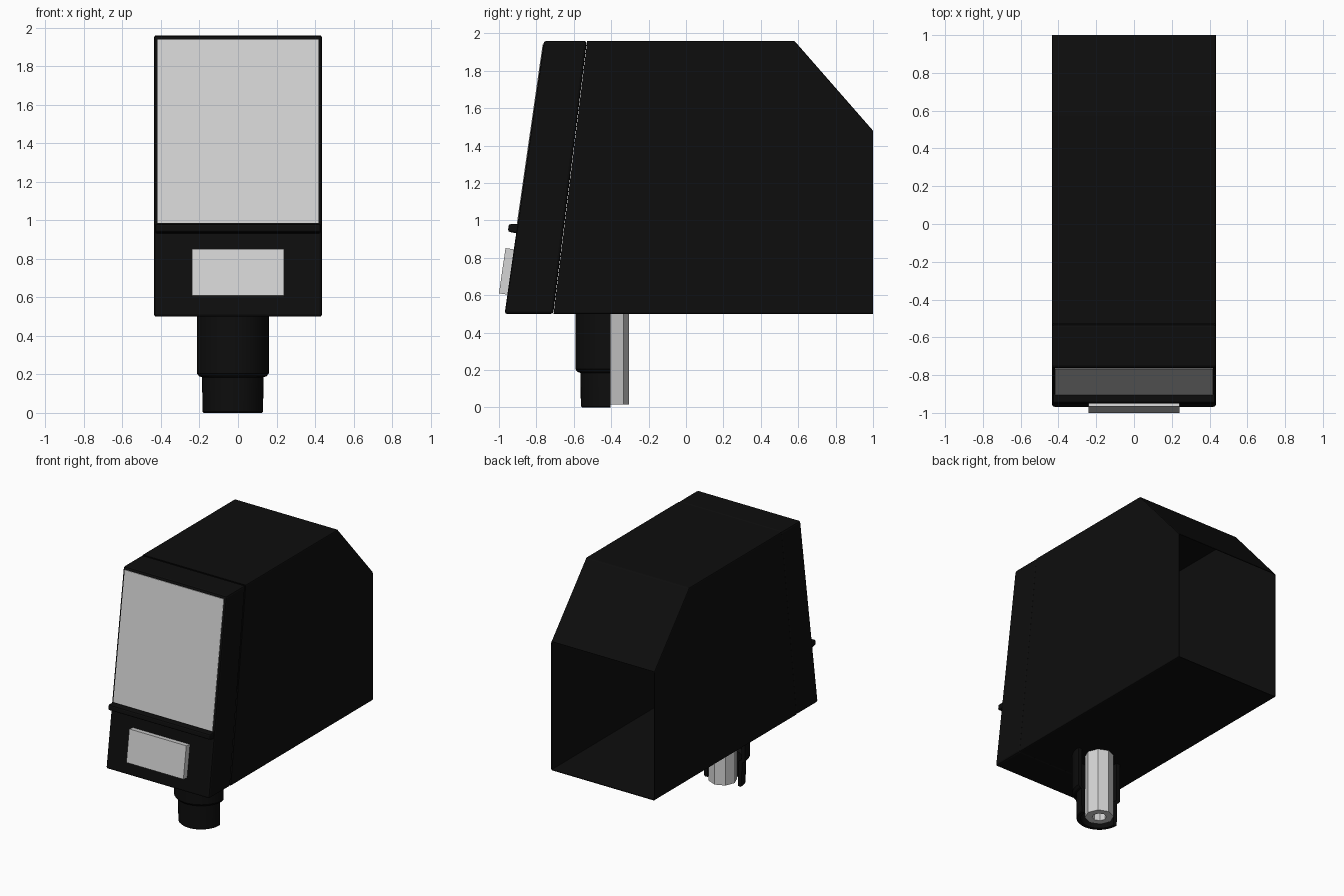
import bpy, bmesh, math

if "Cube" in bpy.data.objects:
    bpy.data.objects.remove(bpy.data.objects["Cube"])


def material(name, rgb):
    m = bpy.data.materials.new(name)
    m.diffuse_color = (*rgb, 1)
    m.use_nodes = True
    m.node_tree.nodes["Principled BSDF"].inputs["Base Color"].default_value = m.diffuse_color
    return m


BLACK = material("black plastic", (0.004, 0.004, 0.004))
GREY = material("light grey", (0.66, 0.66, 0.66))


def finish(name, bm, mat):
    bmesh.ops.recalc_face_normals(bm, faces=bm.faces)
    me = bpy.data.meshes.new(name)
    bm.to_mesh(me)
    bm.free()
    ob = bpy.data.objects.new(name, me)
    bpy.context.collection.objects.link(ob)
    me.materials.append(mat)
    return ob


def bevel(ob, width, segments=2):
    m = ob.modifiers.new("bevel", "BEVEL")
    m.width, m.segments, m.limit_method = width, segments, "ANGLE"
    m.angle_limit = math.radians(30)


def prism(name, profile, half_width, mat, skip=()):
    """Extrude a (y, z) outline across x; 'skip' lists outline sides left open."""
    bm = bmesh.new()
    a, b = ([bm.verts.new((x, y, z)) for y, z in profile] for x in (-half_width, half_width))
    bm.faces.new(a)
    bm.faces.new(b)
    n = len(profile)
    for i in range(n):
        if i not in skip:
            j = (i + 1) % n
            bm.faces.new((a[i], a[j], b[j], b[i]))
    return finish(name, bm, mat)


def lathe(name, profile, centre, start, sweep, steps, mat):
    """Turn a closed (r, z) outline about a vertical axis."""
    full = sweep > 6.28
    bm = bmesh.new()
    rings = []
    for k in range(steps if full else steps + 1):
        t = start + sweep * k / steps
        rings.append([bm.verts.new((centre[0] + r * math.cos(t), centre[1] + r * math.sin(t), z))
                      for r, z in profile])
    n = len(profile)
    for k in range(steps):
        p, q = rings[k], rings[(k + 1) % len(rings)]
        for i in range(n):
            j = (i + 1) % n
            bm.faces.new((p[i], p[j], q[j], q[i]))
    if not full:
        bm.faces.new(rings[0])
        bm.faces.new(rings[-1])
    return finish(name, bm, mat)


def front_y(z, out=0.0):
    """Sloping front plane, moved forward by 'out'."""
    return -0.97 + (z - 0.5) * 0.21 / 1.46 - out


W = 0.435

# Housing: thin shell, open at the rear and behind the bezel
housing = prism("housing", [(-0.708, 0.5), (1.0, 0.5), (1.0, 1.48), (0.58, 1.96), (-0.528, 1.96)],
                W, BLACK, skip=(1, 4))
bevel(housing, 0.008)
shell = housing.modifiers.new("wall", "SOLIDIFY")
shell.thickness, shell.offset = 0.005, -1

# Front bezel, leaving a fine seam against the housing
bezel = prism("front_bezel", [(front_y(0.5), 0.5), (-0.71, 0.5), (-0.53, 1.96), (front_y(1.96), 1.96)], W, BLACK)
bevel(bezel, 0.014)

# Screen plate, ledge below it, and raised front panel
prism("screen", [(front_y(z, o), z) for z, o in ((0.985, 0.004), (0.985, -0.004), (1.94, -0.004), (1.94, 0.004))],
      0.417, GREY)
ledge = prism("ledge", [(-0.952, 0.94), (-0.90, 0.93), (-0.89, 0.982), (-0.948, 0.98)], 0.43, BLACK)
bevel(ledge, 0.01)
prism("front_panel", [(-1.0, 0.61), (-0.95, 0.603), (-0.915, 0.845), (-0.965, 0.852)], 0.24, GREY)

# Stem: half-round sleeve in front of an eight-sided tube
AXIS = (-0.027, -0.405)
sleeve = lathe("stem_sleeve", [(0.187, 0.502), (0.187, 0.205), (0.175, 0.19), (0.16, 0.185), (0.157, 0.006),
                               (0.151, 0.0), (0.128, 0.0), (0.13, 0.19), (0.157, 0.205), (0.157, 0.502)],
               AXIS, math.pi, math.pi, 20, BLACK)
lathe("stem_tube", [(0.1, 0.015), (0.1, 0.502), (0.05, 0.502), (0.05, 0.015)], AXIS, 0, math.tau, 8, GREY)

# Smooth shading on the round sleeve only
bpy.ops.object.select_all(action="DESELECT")
sleeve.select_set(True)
bpy.context.view_layer.objects.active = sleeve
bpy.ops.object.shade_smooth_by_angle(angle=math.radians(30))
